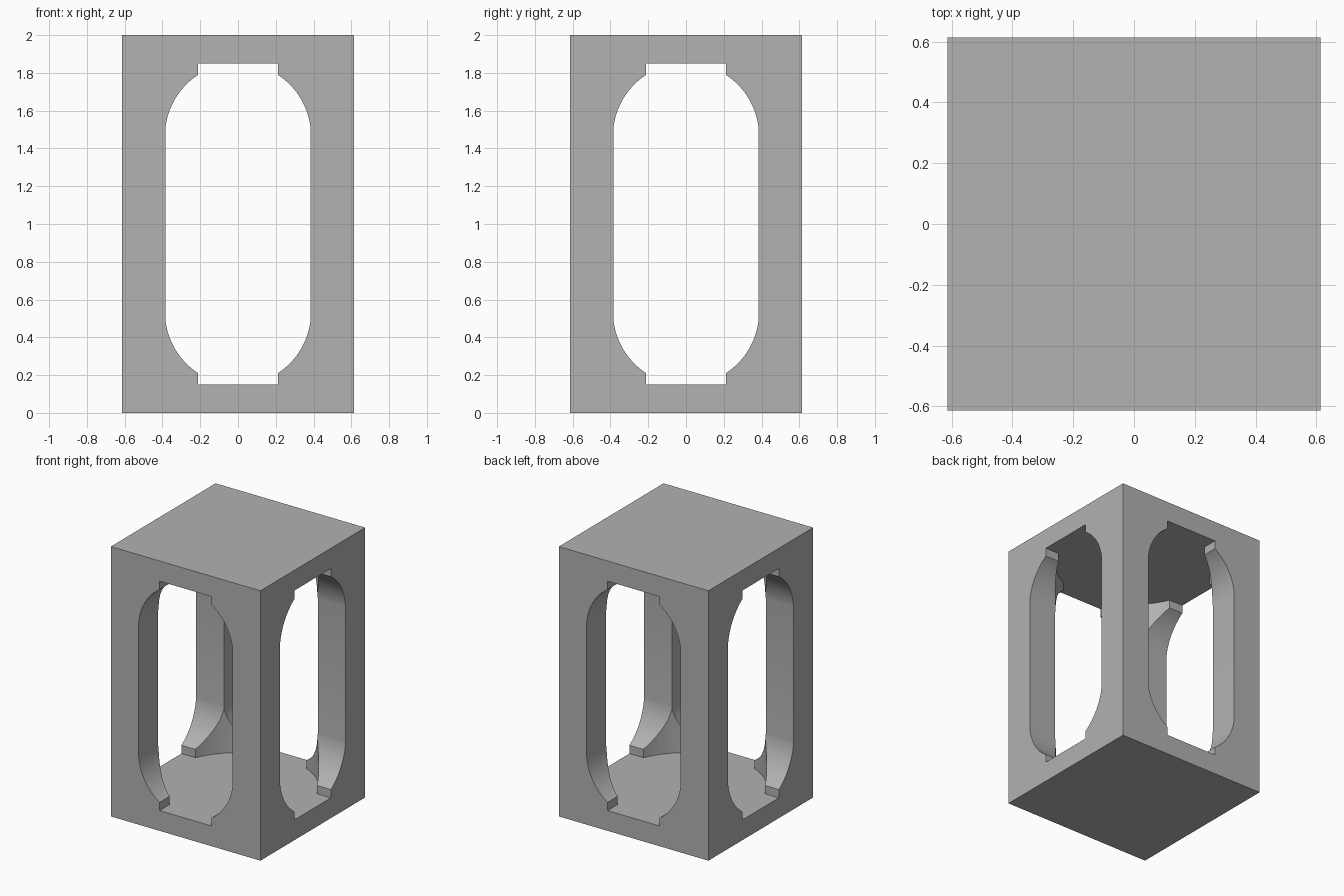
import bpy, bmesh, math

if "Cube" in bpy.data.objects:
    bpy.data.objects.remove(bpy.data.objects["Cube"])

HALF, HEIGHT, SLAB = 0.613, 2.0, 0.15
JAMB, TIP, SPRING = 0.385, 0.213, 1.5      # opening half widths, arch start
ARCH_R, ARCH_Z = 0.3865, 1.466             # arch circle, centred on x = 0
ROOM_R = 0.542                             # round hollow between the posts

grey = bpy.data.materials.new("stone grey")
grey.use_nodes = True
colour = (0.445, 0.445, 0.445, 1)
grey.diffuse_color = colour
grey.node_tree.nodes["Principled BSDF"].inputs["Base Color"].default_value = colour


def make_object(name, bm):
    bmesh.ops.recalc_face_normals(bm, faces=bm.faces)
    mesh = bpy.data.meshes.new(name)
    bm.to_mesh(mesh)
    bm.free()
    mesh.materials.append(grey)
    obj = bpy.data.objects.new(name, mesh)
    bpy.context.collection.objects.link(obj)
    return obj


def prism(name, outline, start, depth):
    """Extrude a closed outline of 3D points along a depth vector."""
    bm = bmesh.new()
    face = bm.faces.new([bm.verts.new(p) for p in outline])
    side = bmesh.ops.extrude_face_region(bm, geom=[face])["geom"]
    moved = [v for v in side if isinstance(v, bmesh.types.BMVert)]
    bmesh.ops.translate(bm, verts=moved, vec=depth)
    bmesh.ops.translate(bm, verts=bm.verts, vec=start)
    return make_object(name, bm)


def opening_outline():
    """Arched window with a square notch at top and bottom."""
    a0, a1 = math.asin((SPRING - ARCH_Z) / ARCH_R), math.acos(TIP / ARCH_R)
    steps = 16
    arc = [(ARCH_R * math.cos(a), ARCH_Z + ARCH_R * math.sin(a))
           for a in (a0 + (a1 - a0) * i / steps for i in range(steps + 1))]
    arc[0] = (JAMB, SPRING)
    upper_right = arc + [(TIP, HEIGHT - SLAB)]
    upper = upper_right + [(-x, z) for x, z in reversed(upper_right)]
    return upper + [(-x, HEIGHT - z) for x, z in upper]


# Solid block that becomes the frame
square = [(sx * HALF, sy * HALF, 0) for sx, sy in ((-1, -1), (1, -1), (1, 1), (-1, 1))]
frame = prism("lantern_frame", square, (0, 0, 0), (0, 0, HEIGHT))

# Cutters: round hollow and the two crossing openings
circle = [(ROOM_R * math.cos(a), ROOM_R * math.sin(a), 0)
          for a in (math.tau * (i + 0.5) / 96 for i in range(96))]
window = opening_outline()
cutters = [
    prism("round_hollow_cutter", circle, (0, 0, SLAB), (0, 0, HEIGHT - 2 * SLAB)),
    prism("front_opening_cutter", [(x, 0, z) for x, z in window], (0, -1, 0), (0, 2, 0)),
    prism("side_opening_cutter", [(0, x, z) for x, z in window], (-1, 0, 0), (2, 0, 0)),
]
for cutter in cutters:
    cutter.hide_render = True
    cut = frame.modifiers.new(cutter.name, "BOOLEAN")
    cut.operation, cut.solver, cut.object = "DIFFERENCE", "EXACT", cutter

# Apply the cuts, then drop the cutters
bpy.context.view_layer.update()
graph = bpy.context.evaluated_depsgraph_get()
carved = bpy.data.meshes.new_from_object(frame.evaluated_get(graph))
frame.modifiers.clear()
frame.data = carved
for cutter in cutters:
    bpy.data.objects.remove(cutter)

# Smooth the arches, keep the corners crisp
for obj in bpy.context.selected_objects:
    obj.select_set(False)
frame.select_set(True)
bpy.context.view_layer.objects.active = frame
bpy.ops.object.shade_smooth_by_angle(angle=math.radians(20))
